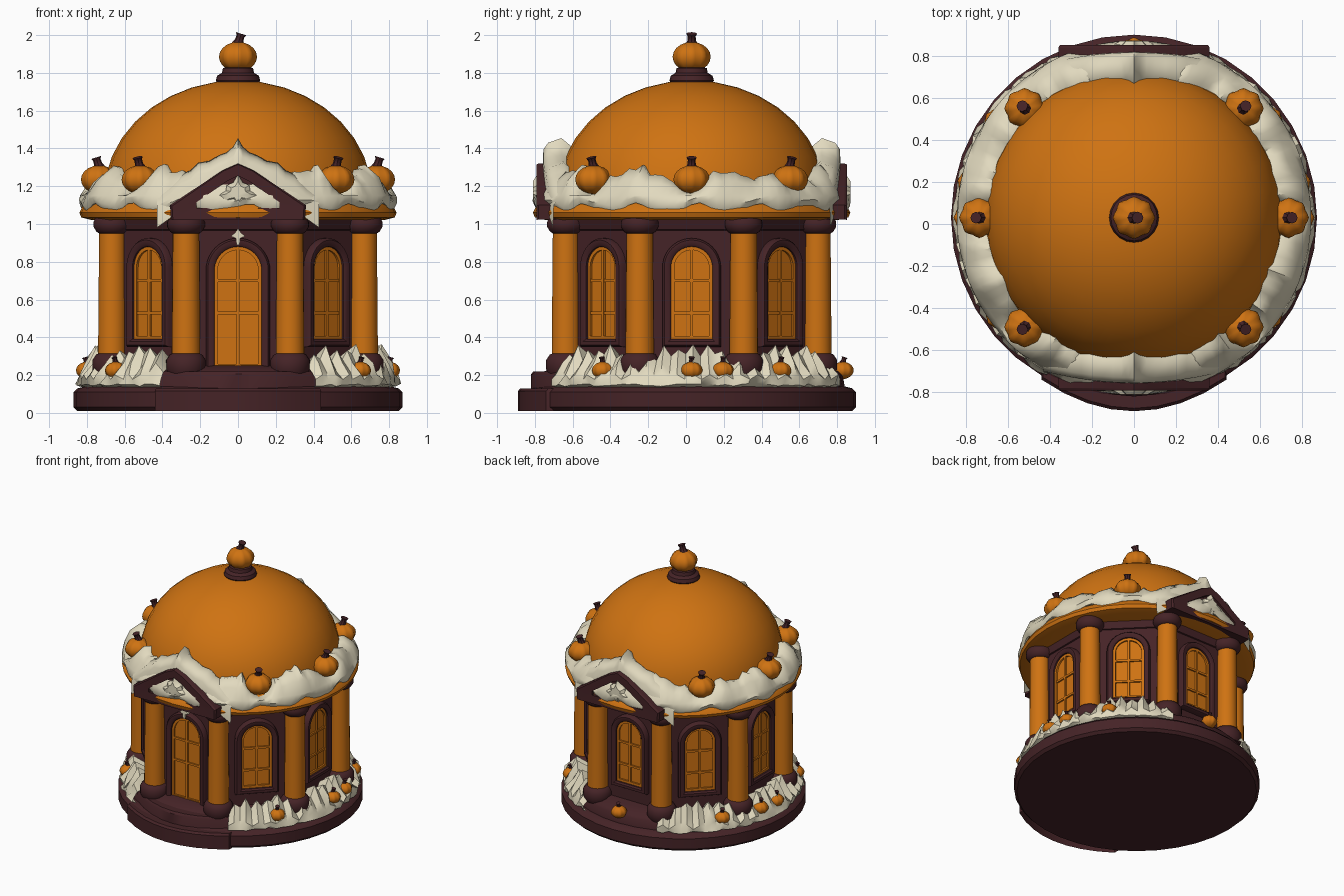
import bpy, bmesh, random
from math import sin, cos, pi, radians, sqrt
from mathutils import Matrix, Vector

random.seed(4)
if "Cube" in bpy.data.objects:
    bpy.data.objects.remove(bpy.data.objects["Cube"], do_unlink=True)


def material(name, color):
    mat = bpy.data.materials.new(name)
    mat.use_nodes = True
    mat.diffuse_color = (*color, 1)
    shader = next(n for n in mat.node_tree.nodes if n.type == 'BSDF_PRINCIPLED')
    shader.inputs["Base Color"].default_value = (*color, 1)
    return mat


ORANGE = material("pumpkin orange", (0.62, 0.17, 0.006))
BROWN = material("dark plum brown", (0.06, 0.017, 0.02))
CREAM = material("cream icing", (0.76, 0.70, 0.52))
AXIS = Matrix.Translation((0, 0.03, 0))   # the building's vertical axis


def turned(degrees):
    return AXIS @ Matrix.Rotation(radians(degrees), 4, 'Z')


def loft(name, loops, mat, place=AXIS, cap_start=False, cap_end=False,
         cyclic=True, closed=False, sharp=40):
    """Skin a series of equal-length point loops."""
    bm = bmesh.new()
    rows = [[bm.verts.new(p) for p in loop] for loop in loops]
    pairs = list(zip(rows, rows[1:])) + ([(rows[-1], rows[0])] if closed else [])
    count = len(rows[0])
    for a, b in pairs:
        for i in range(count if cyclic else count - 1):
            j = (i + 1) % count
            bm.faces.new((a[i], a[j], b[j], b[i]))
    if cap_start:
        bm.faces.new(rows[0][::-1])
    if cap_end:
        bm.faces.new(rows[-1])
    bmesh.ops.recalc_face_normals(bm, faces=bm.faces)
    for face in bm.faces:
        face.smooth = sharp > 0
    mesh = bpy.data.meshes.new(name)
    bm.to_mesh(mesh)
    bm.free()
    if sharp:
        mesh.set_sharp_from_angle(angle=radians(sharp))
    mesh.materials.append(mat)
    obj = bpy.data.objects.new(name, mesh)
    obj.matrix_world = place
    bpy.context.collection.objects.link(obj)
    return obj


def circle(r, z, n, start=0.0, ribs=0.0):
    points = []
    for i in range(n):
        a = start + 2 * pi * i / n
        k = r * (1 + ribs * cos(8 * a))
        points.append((k * cos(a), k * sin(a), z))
    return points


def lathe(name, profile, mat, place=AXIS, n=32, start=0.0, ribs=0.0, sharp=40):
    loops = [circle(r, z, n, start, ribs) for r, z in profile]
    return loft(name, loops, mat, place, True, True, sharp=sharp)


def upright(outline, y):
    return [(x, y, z) for x, z in outline]


def mirrored(half):
    """Complete an outline that runs from the middle out to +x."""
    return [(-x, z) for x, z in half[::-1] if x > 0] + list(half)


def arch(w, low, high, n=10):
    bow = [(w * sin(pi / 2 * i / n), high - w + w * cos(pi / 2 * i / n)) for i in range(n + 1)]
    return mirrored(bow + [(w, low)])


def box(name, x, z, w, h, y, mat, place):
    shape = [(x - w, z - h), (x - w, z + h), (x + w, z + h), (x + w, z - h)]
    loft(name, [upright(shape, y + 0.02), upright(shape, y)], mat, place, cap_end=True)


def pumpkin(name, degrees, r, z, size):
    place = turned(degrees) @ Matrix.Translation((r, 0, z))
    body = [(max(0.01, size * sin(pi * i / 10)), -0.82 * size * cos(pi * i / 10))
            for i in range(11)]
    lathe(name, body, ORANGE, place, n=32, ribs=0.05, sharp=60)
    tilt = place @ Matrix.Translation((0, 0, 0.7 * size)) @ Matrix.Rotation(0.3, 4, 'Y')
    stem = [(0.34, 0), (0.24, 0.2), (0.22, 0.45), (0.3, 0.6)]
    lathe(name + "_stem", [(a * size, b * size) for a, b in stem], BROWN, tilt, n=8)


# Round plinth and curved front steps
lathe("plinth", [(0.85, 0.01), (0.87, 0.03), (0.87, 0.11), (0.85, 0.13), (0.81, 0.14),
                 (0.80, 0.20), (0.78, 0.22), (0.70, 0.25)], BROWN, n=36)
for name, half, front, top in (("lower_step", 0.44, 0.92, 0.13), ("upper_step", 0.40, 0.85, 0.22)):
    plan = [(half * t / 4, -front + 0.15 * (abs(t) / 4) ** 2) for t in range(-4, 5)]
    plan = [(-half, -0.5)] + plan + [(half, -0.5)]
    shapes = [(1, 0.01), (1, top - 0.015), (0.985, top)]
    loft(name, [[(x * s, y * s, z) for x, y in plan] for s, z in shapes], BROWN, cap_end=True)

# Eight-sided wall and columns on its corners
lathe("wall", [(0.70, 0.2), (0.70, 1.03)], BROWN, n=8, start=pi / 8)
lathe("wall_frieze", [(0.68, 0.96), (0.71, 0.97), (0.73, 1.03)], BROWN, n=8, start=pi / 8)
for k in range(8):
    place = turned(22.5 + 45 * k) @ Matrix.Translation((0.72, 0, 0))
    lathe("column_shaft", [(0.076, 0.28), (0.07, 0.98)], ORANGE, place, n=20)
    lathe("column_foot", [(0.09, 0.2), (0.105, 0.23), (0.105, 0.28), (0.085, 0.31), (0.07, 0.315)],
          BROWN, place, n=20)
    lathe("column_capital", [(0.07, 0.95), (0.085, 0.96), (0.10, 0.985), (0.10, 1.01), (0.09, 1.035)],
          BROWN, place, n=20)

# Arched door in front, arched windows on the other walls
for k in range(8):
    place = turned(45 * k)
    door = k == 0
    low = 0.24 if door else 0.39
    w = 0.125 if door else 0.11
    name = "door" if door else "window"
    steps = [(0.045, -0.63), (0.045, -0.675), (0.035, -0.69), (0.012, -0.69), (0, -0.68), (0, -0.645)]
    loft(name + "_frame", [upright(arch(w + d, low - d * 0.9, 0.88 + d), y) for d, y in steps],
         BROWN, place)
    loft(name + "_pane", [upright(arch(w + 0.005, low, 0.885), -0.655)], ORANGE, place, cap_end=True)
    rim = [(0, -0.65), (0, -0.668), (0.018, -0.668), (0.018, -0.65)]
    loft(name + "_rim", [upright(arch(w - d, low + d, 0.88 - d), y) for d, y in rim], ORANGE, place)
    box(name + "_upright_bar", 0, (low + 0.87) / 2, 0.008, (0.86 - low) / 2, -0.668, ORANGE, place)
    for z in (0.53, 0.70):
        box(name + "_cross_bar", 0, z, w - 0.01, 0.008, -0.666, ORANGE, place)

# Icing drop above the door
drop = mirrored([(0, 0.975), (0.015, 0.955), (0.037, 0.935), (0.012, 0.925), (0.008, 0.89)])
loft("door_icing", [upright(drop, -0.68), upright(drop, -0.70)], CREAM, cap_end=True)

# Cornice and dome
lathe("cornice", [(0.6, 1.02), (0.77, 1.02), (0.83, 1.035), (0.84, 1.06), (0.82, 1.10), (0.70, 1.16)],
      ORANGE, n=40)
lathe("dome", [(max(0.01, 0.71 * cos(pi / 2 * i / 9)), 1.15 + 0.61 * sin(pi / 2 * i / 9))
               for i in range(10)], ORANGE, n=32, sharp=60)

# Finial
lathe("finial_collar", [(0.10, 1.73), (0.118, 1.76), (0.11, 1.785), (0.085, 1.80), (0.08, 1.825),
                        (0.06, 1.83)], BROWN, n=20)
pumpkin("finial_pumpkin", 0, 0, 1.885, 0.096)

# Wavy icing ring around the foot of the dome
ROOF_PUMPKINS = (0, 45, 135, 180, 225, 315)


def nearness(degrees, targets, width):
    gap = min(abs((degrees - t + 180) % 360 - 180) for t in targets)
    return max(0, 1 - gap / width)


count = 120
rows = [[] for _ in range(7)]
for i in range(count):
    deg = 360 * i / count
    a = radians(deg)
    dip = nearness(deg, ROOF_PUMPKINS, 9)
    top = 1.265 + 0.03 * sin(11 * a) + random.uniform(-0.02, 0.025) - 0.09 * sqrt(dip)
    low = 1.085 + 0.02 * sin(16 * a + 1) + 0.008 * sin(29 * a)
    bulge = 0.012 * sin(13 * a)
    edge = 0.71 * sqrt(1 - ((top - 1.15) / 0.61) ** 2)
    section = [(0.75, low + 0.03), (0.825, low), (0.842, low + 0.03), (0.83 + bulge, 1.15),
               (0.79 + bulge, 0.4 * 1.15 + 0.6 * top), (edge + 0.035, top), (edge - 0.02, top - 0.01)]
    for row, (r, z) in zip(rows, section):
        row.append((r * cos(a), r * sin(a), z))
loft("roof_icing", rows, CREAM, sharp=60)
for deg in ROOF_PUMPKINS:
    pumpkin("roof_pumpkin", deg, 0.735, 1.235, 0.092)

# Front and back pediments with icing on the gable
gable = [(0, 1.32), (0.08, 1.285), (0.36, 1.10), (0.355, 1.025)]
recess = [(0, 1.255), (0.06, 1.225), (0.22, 1.115), (0.22, 1.085)]
blob = [(0, 1.265), (0.025, 1.22), (0.06, 1.205), (0.065, 1.175), (0.11, 1.15), (0.08, 1.11),
        (0.03, 1.12), (0.015, 1.085)]
crest = [(0, 1.455), (0.025, 1.41), (0.06, 1.38), (0.10, 1.365), (0.15, 1.335), (0.21, 1.325),
         (0.25, 1.285), (0.30, 1.265), (0.36, 1.21), (0.43, 1.16)]
for side, deg in (("front", 0), ("back", 180)):
    place = turned(deg)
    g, r, b = mirrored(gable), mirrored(recess), mirrored(blob)
    loft(side + "_pediment", [upright(g, -0.6), upright(g, -0.81),
                              upright([(x * 0.97, z - 0.005) for x, z in g], -0.822),
                              upright(r, -0.82), upright(r, -0.79)],
         BROWN, place, cap_start=True, cap_end=True, sharp=30)
    loft(side + "_pediment_icing", [upright(b, -0.78), upright(b, -0.815),
                                    upright([(x * 0.6, 1.17 + (z - 1.17) * 0.6) for x, z in b], -0.84)],
         CREAM, place, cap_end=True)
    c = mirrored(crest)
    layers = [(-0.79, -0.18), (-0.785, -0.06), (-0.76, -0.025), (-0.69, 0), (-0.63, -0.05), (-0.56, -0.16)]
    loft(side + "_gable_icing", [[(x, y + 0.3 * x * x, z + d) for x, z in c] for y, d in layers],
         CREAM, place, cyclic=False, sharp=60)

# Jagged icing drifts on both sides of the plinth
for side, first, last in (("left", -61, 68), ("right", 112, 241)):
    steps = 44
    rows = [[] for _ in range(6)]
    for i in range(steps + 1):
        deg = first + (last - first) * i / steps
        a = radians(deg)
        dip = nearness(deg, [22.5 + 45 * k for k in range(8)], 10)
        jag = 0.025 if i % 2 else -0.025
        top = 0.315 + jag + random.uniform(-0.015, 0.025) - 0.07 * sqrt(dip)
        wob = random.uniform(-0.015, 0.015)
        section = [(0.80, 0.13), (0.85 + wob, 0.14 + abs(wob)), (0.845 - wob, 0.19 + jag / 2),
                   (0.81 + wob, 0.24 + jag), (0.76, top), (0.68, top - 0.05)]
        for row, (r, z) in zip(rows, section):
            row.append((r * cos(a), r * sin(a), z))
    loft(side + "_drift", rows, CREAM, cyclic=False, sharp=35)

# Small pumpkins on the plinth
for deg in (-36, 0, 12, 36, 90, 145, 168, 180, 216):
    pumpkin("plinth_pumpkin", deg, 0.80, 0.225, 0.055)
